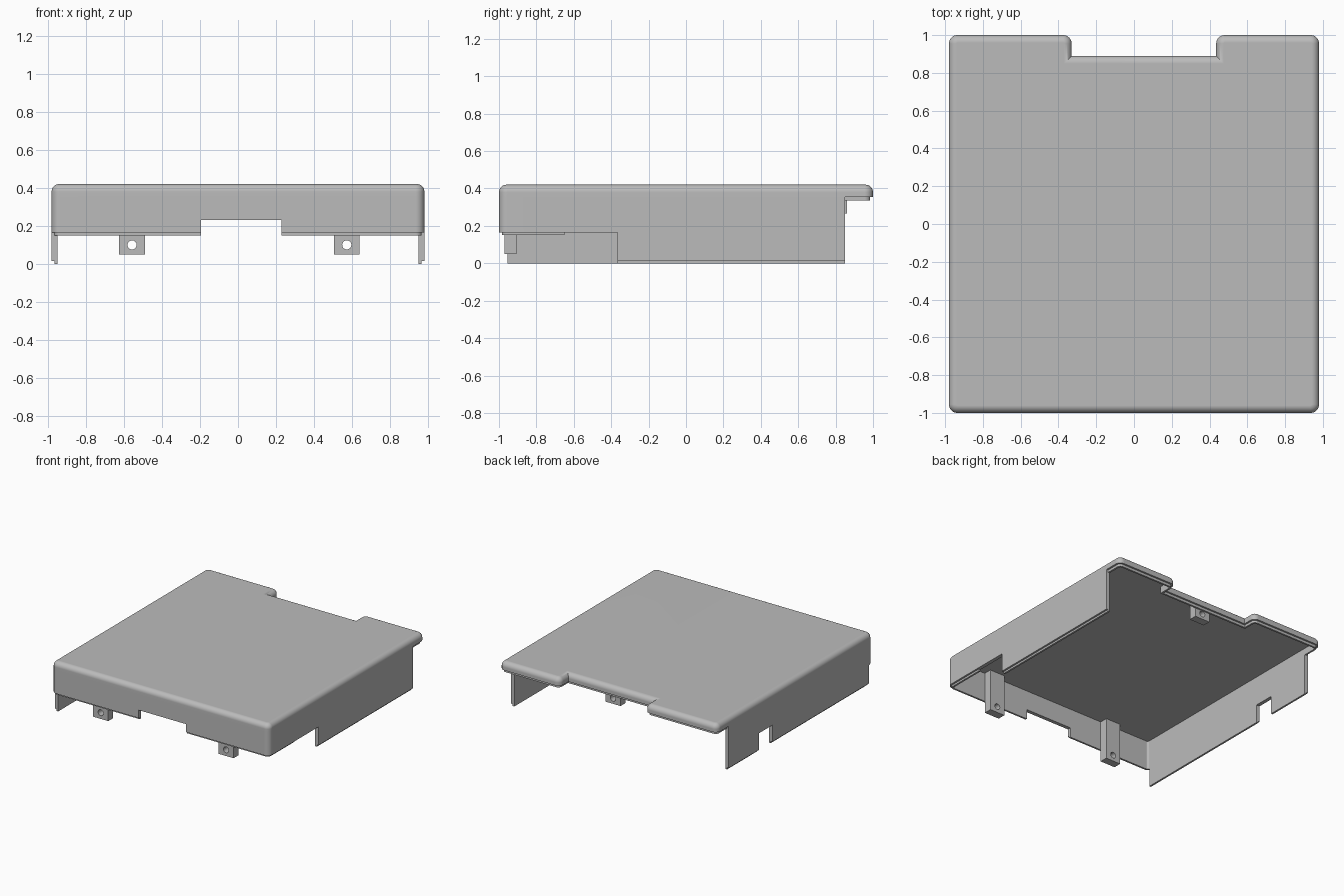
import bpy, bmesh, math
from mathutils import Vector

if "Cube" in bpy.data.objects:
    bpy.data.objects.remove(bpy.data.objects["Cube"])

grey = bpy.data.materials.new("plain_grey")
grey.use_nodes = True
COLOR = (0.5, 0.5, 0.5, 1)
grey.diffuse_color = COLOR
grey.node_tree.nodes["Principled BSDF"].inputs["Base Color"].default_value = COLOR

W, R, T, LIP = 0.98, 0.045, 0.03, 0.015   # half width, corner radius, wall, lip step
TOP, RIM, CEIL = 0.42, 0.355, 0.39
BACK = 0.85                               # rear end of the side walls


def offset_path(points, d, closed):
    """Axis-aligned path moved inward by d, with rounded convex corners."""
    pts = [Vector(p) for p in points]
    n, out = len(pts), []
    left = lambda a, b: Vector((a.y - b.y, b.x - a.x)).normalized()
    for i, p in enumerate(pts):
        if not closed and i in (0, n - 1):
            j = min(i, n - 2)
            out.append(p + d * left(pts[j], pts[j + 1]))
            continue
        n1, n2 = left(pts[i - 1], p), left(p, pts[(i + 1) % n])
        if n1.x * n2.y - n1.y * n2.x < 0:
            out.append(p + d * (n1 + n2))
            continue
        center, steps = p + R * (n1 + n2), 8
        for k in range(steps + 1):
            a = k / steps * math.pi / 2
            out.append(center - (R - d) * (math.cos(a) * n1 + math.sin(a) * n2))
    return out


def make_object(name, bm):
    bmesh.ops.recalc_face_normals(bm, faces=bm.faces)
    mesh = bpy.data.meshes.new(name)
    bm.to_mesh(mesh)
    bm.free()
    mesh.materials.append(grey)
    ob = bpy.data.objects.new(name, mesh)
    bpy.context.collection.objects.link(ob)
    bpy.ops.object.select_all(action="DESELECT")
    ob.select_set(True)
    bpy.context.view_layer.objects.active = ob
    bpy.ops.object.shade_smooth_by_angle(angle=math.radians(30))
    mod = ob.modifiers.new("clean_shading", "WEIGHTED_NORMAL")
    mod.keep_sharp = True
    return ob


def loft(name, rings, ring_closed, rings_closed):
    """Join rings of points with quads and cap the open ends."""
    bm = bmesh.new()
    vs = [[bm.verts.new(p) for p in ring] for ring in rings]
    m, n = len(vs), len(vs[0])
    for i in range(m if rings_closed else m - 1):
        a, b = vs[i], vs[(i + 1) % m]
        for j in range(n if ring_closed else n - 1):
            k = (j + 1) % n
            bm.faces.new((a[j], a[k], b[k], b[j]))
    if not rings_closed:
        bm.faces.new(vs[0])
        bm.faces.new(vs[-1])
    if not ring_closed:
        bm.faces.new([r[0] for r in vs])
        bm.faces.new([r[-1] for r in vs])
    return make_object(name, bm)


def sweep(name, path, profile, closed):
    rings = [[(p.x, p.y, z) for p in offset_path(path, d, closed)] for d, z in profile]
    return loft(name, rings, closed, not closed)


# Lid: rounded plate with a rear notch, stepped rim and recessed underside
outline = [(-W, -1), (W, -1), (W, 1), (0.435, 1), (0.435, 0.89),
           (-0.33, 0.89), (-0.33, 1), (-W, 1)]
B = 0.04
profile = [(T, CEIL), (T, RIM - 0.02), (LIP, RIM - 0.02), (LIP, RIM), (0, RIM)]
for k in range(9):
    a = k / 8 * math.pi / 2
    profile.append((B * (1 - math.cos(a)), TOP - B + B * math.sin(a)))
sweep("lid", outline, profile, True)


# Walls: a run along the outline, with or without the stepped lower lip
def wall(name, path, bottom, lip=True):
    section = [(T, RIM - 0.02), (LIP, RIM - 0.02), (LIP, RIM), (0, RIM)]
    if lip:
        section += [(0, bottom + LIP), (LIP, bottom + LIP), (LIP, bottom), (T, bottom)]
    else:
        section += [(0, bottom), (T, bottom)]
    sweep(name, path, section, False)


wall("right_wall_rear", [(-W, BACK), (-W, 0.46)], 0)
wall("right_wall_over_slot", [(-W, 0.46), (-W, 0.29)], 0.15, False)
wall("right_wall_front", [(-W, 0.29), (-W, R - 1)], 0)
wall("front_wall_right", [(-W, R - 1), (-W, -1), (-0.195, -1)], 0.15)
wall("front_wall_middle", [(-0.195, -1), (0.23, -1)], 0.23, False)
wall("front_wall_left", [(0.23, -1), (W, -1), (W, -0.65)], 0.15)
wall("left_wall_over_gap", [(W, -0.65), (W, -0.365)], 0.165, False)
wall("left_wall_rear", [(W, -0.365), (W, BACK)], 0)


# Screw tabs: posts hanging from the lid, each with a round hole
def tab(name, x, y0, y1, hole_z, below):
    hole, edge = [], []
    for k in range(24):
        a = k / 24 * math.tau
        c, s = math.cos(a), math.sin(a)
        m = max(abs(c), abs(s))
        hole.append((x + 0.024 * c, hole_z + 0.024 * s))
        reach = CEIL + 0.005 - hole_z if s > 0 else below
        edge.append((x + 0.0675 * c / m, hole_z + reach * s / m))
    rings = [[(px, y, pz) for px, pz in ring]
             for ring, y in ((hole, y0), (edge, y0), (edge, y1), (hole, y1))]
    loft(name, rings, True, True)


tab("front_tab_right", -0.557, -0.97, -0.905, 0.1, 0.05)
tab("front_tab_left", 0.572, -0.97, -0.905, 0.1, 0.05)
tab("rear_tab", 0.055, 0.795, 0.86, 0.31, 0.045)
